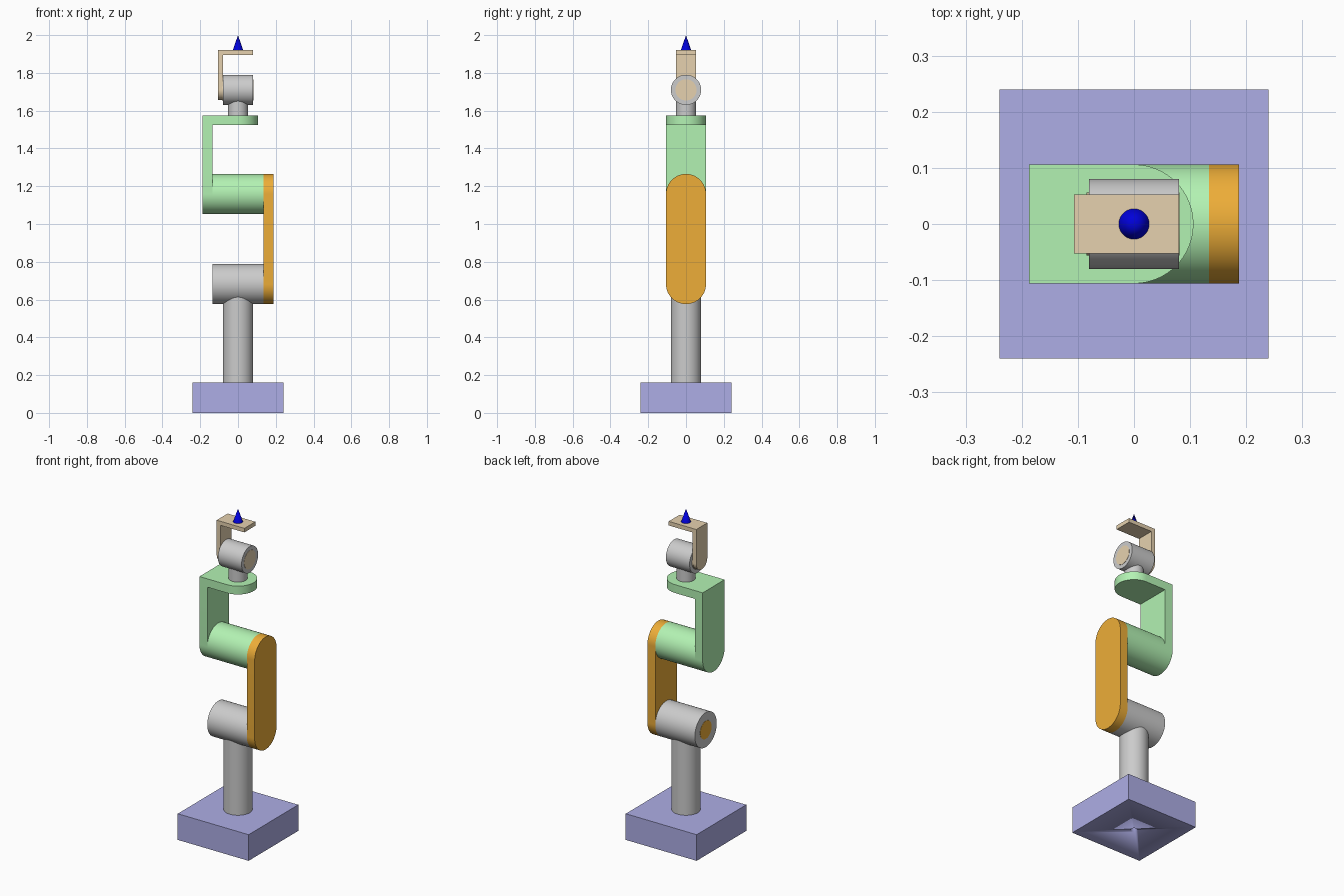
import bpy, bmesh, math
from mathutils import Vector

if "Cube" in bpy.data.objects:
    bpy.data.objects.remove(bpy.data.objects["Cube"])

SEG = 64


def material(name, rgb):
    m = bpy.data.materials.new(name)
    m.diffuse_color = (*rgb, 1)
    m.use_nodes = True
    m.node_tree.nodes["Principled BSDF"].inputs["Base Color"].default_value = m.diffuse_color
    return m


lavender = material("lavender", (0.42, 0.42, 0.79))
orange = material("orange", (0.85, 0.42, 0.04))
green = material("green", (0.45, 0.89, 0.45))
tan = material("tan", (0.79, 0.64, 0.43))
blue = material("blue", (0, 0, 0.7))


def finish(ob, name, mat):
    ob.name = ob.data.name = name
    if mat:
        ob.data.materials.append(mat)
    bpy.ops.object.select_all(action='DESELECT')
    ob.select_set(True)
    bpy.context.view_layer.objects.active = ob
    bpy.ops.object.shade_smooth_by_angle(angle=math.radians(30))
    return ob


def box(name, lo, hi, mat):
    lo, hi = Vector(lo), Vector(hi)
    bpy.ops.mesh.primitive_cube_add(size=1, location=(lo + hi) / 2)
    bpy.context.object.scale = hi - lo
    bpy.ops.object.transform_apply(location=False, rotation=False, scale=True)
    return finish(bpy.context.object, name, mat)


def rod_z(name, r, lo, hi, mat=None):
    bpy.ops.mesh.primitive_cylinder_add(vertices=SEG, radius=r, depth=hi - lo,
                                        location=(0, 0, (lo + hi) / 2))
    return finish(bpy.context.object, name, mat)


def rod_x(name, r, z, lo, hi, mat=None):
    bpy.ops.mesh.primitive_cylinder_add(vertices=SEG, radius=r, depth=hi - lo,
                                        location=((lo + hi) / 2, 0, z),
                                        rotation=(0, math.pi / 2, 0))
    return finish(bpy.context.object, name, mat)


def plate(name, points, direction, mat):
    """Extrude a closed outline along a direction."""
    bm = bmesh.new()
    face = bm.faces.new([bm.verts.new(p) for p in points])
    top = bmesh.ops.extrude_face_region(bm, geom=[face])["geom"]
    bmesh.ops.translate(bm, vec=direction,
                        verts=[v for v in top if isinstance(v, bmesh.types.BMVert)])
    bmesh.ops.recalc_face_normals(bm, faces=bm.faces)
    me = bpy.data.meshes.new(name)
    bm.to_mesh(me)
    bm.free()
    ob = bpy.data.objects.new(name, me)
    bpy.context.collection.objects.link(ob)
    return finish(ob, name, mat)


def arc(r, centre, start):
    """Half circle of (u, v) points, counter-clockwise from the start angle."""
    n = SEG // 2
    return [(centre[0] + r * math.cos(start + math.pi * i / n),
             centre[1] + r * math.sin(start + math.pi * i / n)) for i in range(n + 1)]


R = 0.106            # joint radius of the big links
SHOULDER, ELBOW, WRIST = 0.682, 1.159, 1.71

# Base block with a small bore underneath
base = box("base", (-0.24, -0.24, 0), (0.24, 0.24, 0.16), lavender)
bore = rod_z("base_bore_cutter", 0.02, -0.1, 0.1)
bore.hide_render = True
bore.hide_set(True)
cut = base.modifiers.new("bore", 'BOOLEAN')
cut.operation = 'DIFFERENCE'
cut.object = bore

# Column and shoulder barrel
rod_z("column", 0.08, 0.16, SHOULDER)
rod_x("shoulder_barrel", R, SHOULDER, -0.134, 0.134)

# Upper arm: round-ended plate with its shaft through the shoulder
outline = arc(R, (0, ELBOW), 0) + arc(R, (0, SHOULDER), math.pi)
plate("upper_arm", [(0.134, y, z) for y, z in outline], (0.053, 0, 0), orange)
rod_x("upper_arm_shaft", 0.055, SHOULDER, -0.135, 0.14, orange)

# Forearm: elbow barrel, side plate and rounded top plate
rod_x("elbow_barrel", R, ELBOW, -0.134, 0.134, green)
outline = [(R, 1.524), (-R, 1.524)] + arc(R, (0, ELBOW), math.pi)
plate("forearm_side", [(-0.187, y, z) for y, z in outline], (0.053, 0, 0), green)
outline = arc(R, (0, 0), -math.pi / 2) + [(-0.187, R), (-0.187, -R)]
plate("forearm_top", [(x, y, 1.524) for x, y in outline], (0, 0, 0.051), green)

# Wrist post and barrel
rod_z("wrist_post", 0.053, 1.575, WRIST)
rod_x("wrist_barrel", 0.08, WRIST, -0.08, 0.08)

# Hand bracket with its shaft through the wrist
r = 0.053
outline = [(r, 1.896), (-r, 1.896)] + arc(r, (0, WRIST), math.pi)
plate("hand_side", [(-0.107, y, z) for y, z in outline], (0.027, 0, 0), tan)
box("hand_top", (-0.107, -r, 1.896), (0.08, r, 1.921), tan)
rod_x("hand_shaft", 0.056, WRIST, -0.085, 0.081, tan)

# Pointed tip
bpy.ops.mesh.primitive_cone_add(vertices=SEG, radius1=0.027, radius2=0, depth=0.079,
                                location=(0, 0, 1.9605))
finish(bpy.context.object, "tip", blue)
